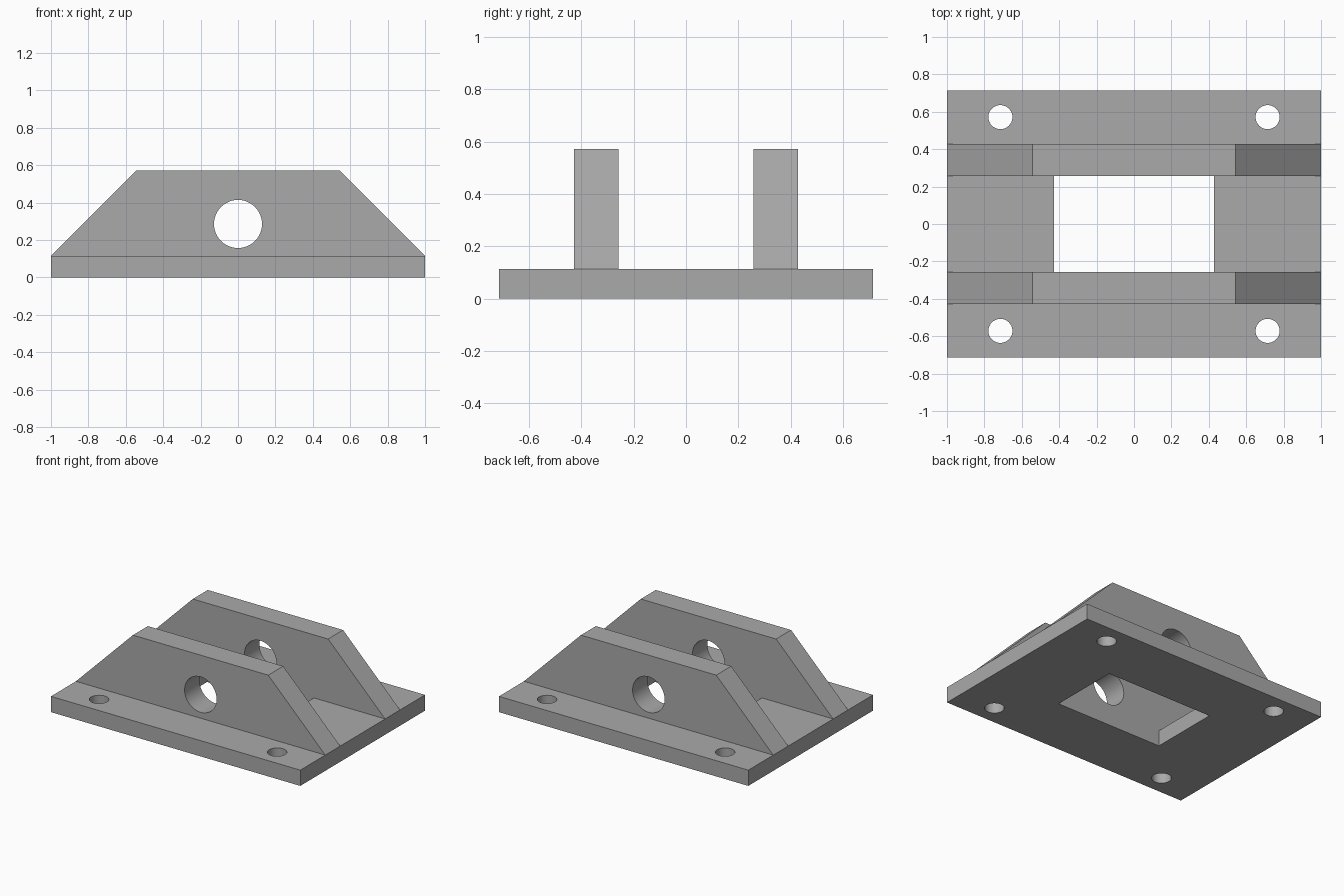
import bpy
import bmesh
from math import cos, sin, pi, radians
from mathutils import Matrix

cube = bpy.data.objects.get("Cube")
if cube:
    bpy.data.objects.remove(cube, do_unlink=True)

U = 1 / 70  # drawing unit: the plate is 140 units long

grey = bpy.data.materials.new("plain grey")
grey.use_nodes = True
colour = (0.4, 0.4, 0.4, 1)
grey.diffuse_color = colour
grey.node_tree.nodes["Principled BSDF"].inputs["Base Color"].default_value = colour


def rectangle(w, d):
    return [(-w, -d), (w, -d), (w, d), (-w, d)]


def circle(cx, cy, r, n=48):
    return [(cx + r * cos(2 * pi * i / n), cy + r * sin(2 * pi * i / n)) for i in range(n)]


def extruded(name, loops, thickness, matrix):
    """Solid from an outline followed by its holes, centred on its own plane."""
    curve = bpy.data.curves.new(name, "CURVE")
    curve.dimensions = "2D"
    curve.fill_mode = "BOTH"
    curve.extrude = thickness * U / 2
    for loop in loops:
        spline = curve.splines.new("POLY")
        spline.points.add(len(loop) - 1)
        for point, (x, y) in zip(spline.points, loop):
            point.co = (x * U, y * U, 0, 1)
        spline.use_cyclic_u = True
    source = bpy.data.objects.new(name + "_outline", curve)
    bpy.context.collection.objects.link(source)
    bpy.context.view_layer.update()
    depsgraph = bpy.context.evaluated_depsgraph_get()
    mesh = bpy.data.meshes.new_from_object(source.evaluated_get(depsgraph))
    bpy.data.objects.remove(source, do_unlink=True)

    # Weld the caps to the walls
    bm = bmesh.new()
    bm.from_mesh(mesh)
    bmesh.ops.remove_doubles(bm, verts=bm.verts, dist=1e-5)
    bmesh.ops.transform(bm, matrix=matrix, verts=bm.verts)
    bmesh.ops.recalc_face_normals(bm, faces=bm.faces)
    bm.to_mesh(mesh)
    bm.free()
    mesh.materials.clear()
    mesh.materials.append(grey)

    obj = bpy.data.objects.new(name, mesh)
    bpy.context.collection.objects.link(obj)
    bpy.ops.object.select_all(action="DESELECT")
    obj.select_set(True)
    bpy.context.view_layer.objects.active = obj
    bpy.ops.object.shade_smooth_by_angle(angle=radians(30))
    return obj


# Base plate with a central window and four bolt holes
bolt_holes = [circle(x, y, 4.5) for x in (-50, 50) for y in (-40, 40)]
extruded("base_plate", [rectangle(70, 50), rectangle(30, 18)] + bolt_holes,
         8, Matrix.Translation((0, 0, 4 * U)))

# Two upright trapezoid walls, each with a round shaft hole
wall = [(-70, 8), (70, 8), (38, 40), (-38, 40)]
for name, y in (("front_wall", -24), ("back_wall", 24)):
    extruded(name, [wall, circle(0, 20, 9)], 12,
             Matrix.Translation((0, y * U, 0)) @ Matrix.Rotation(pi / 2, 4, "X"))
